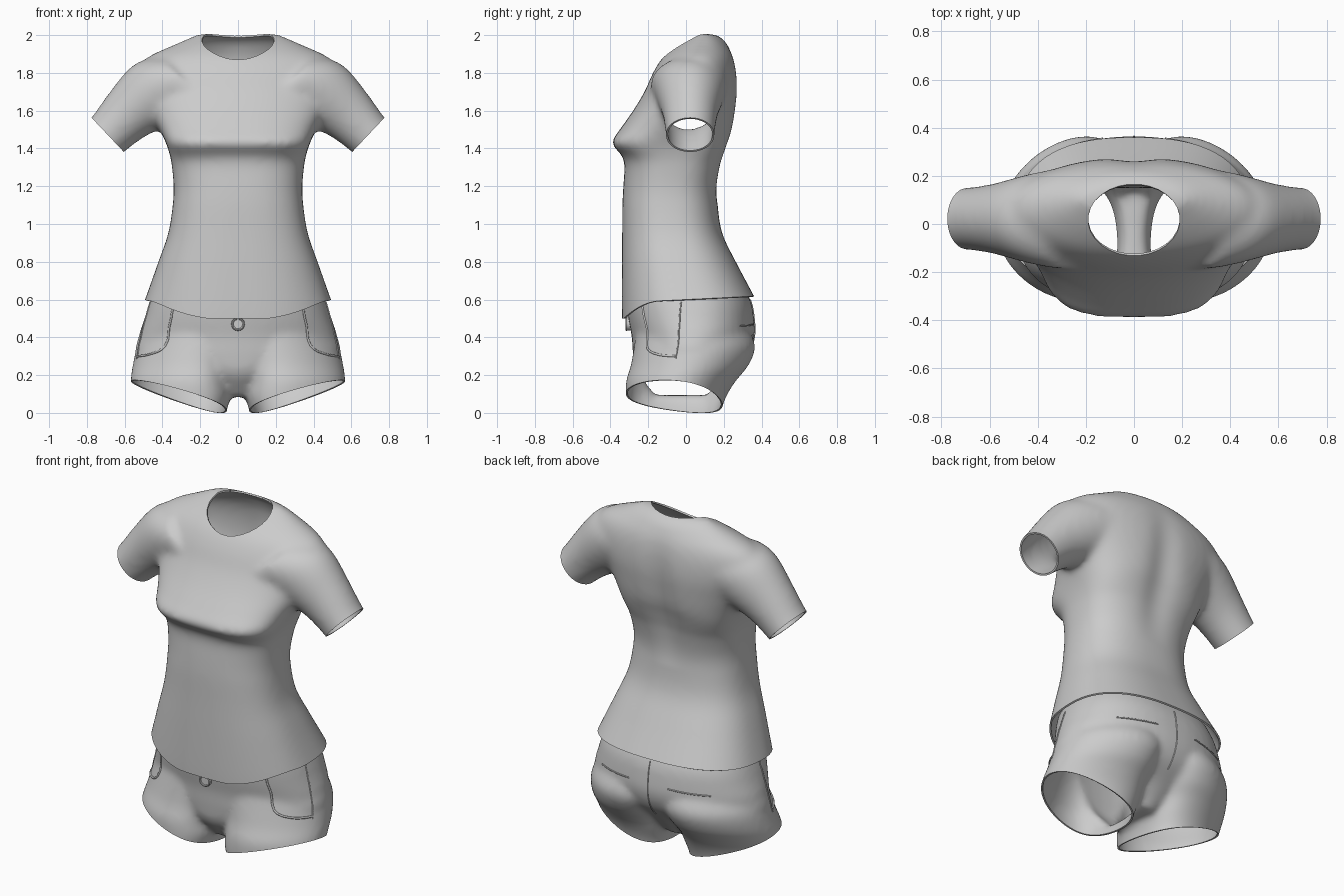
import bpy, bmesh, math
from mathutils import Vector
from mathutils.bvhtree import BVHTree

if "Cube" in bpy.data.objects:
    bpy.data.objects.remove(bpy.data.objects["Cube"])

cloth = bpy.data.materials.new("grey cloth")
cloth.use_nodes = True
GREY = (0.6, 0.6, 0.6, 1)
cloth.diffuse_color = GREY
cloth.node_tree.nodes["Principled BSDF"].inputs["Base Color"].default_value = GREY
SIDES = 48


def add_object(name, data):
    obj = bpy.data.objects.new(name, data)
    bpy.context.collection.objects.link(obj)
    return obj


def bake(obj):
    """Replace an object by its evaluated mesh, same name."""
    name = obj.name
    graph = bpy.context.evaluated_depsgraph_get()
    mesh = bpy.data.meshes.new_from_object(obj.evaluated_get(graph))
    bpy.data.objects.remove(obj)
    result = add_object(name, mesh)
    mesh.materials.clear()
    mesh.materials.append(cloth)
    return result


def smooth(obj, angle=40):
    bpy.ops.object.select_all(action="DESELECT")
    obj.select_set(True)
    bpy.context.view_layer.objects.active = obj
    bpy.ops.object.shade_smooth_by_angle(angle=math.radians(angle))


def refine(rows, steps=4):
    """Pass a smooth spline through rows of measurements."""
    fine = []
    for i in range(len(rows) - 1):
        a, b, c, d = (rows[max(0, min(len(rows) - 1, i + k))] for k in (-1, 0, 1, 2))
        for t in (k / steps for k in range(steps)):
            fine.append([q + t / 2 * (r - p + t * (2 * p - 5 * q + 4 * r - s + t * (3 * (q - r) + s - p)))
                         for p, q, r, s in zip(a, b, c, d)])
    return fine + [rows[-1]]


def flat_ring(z, half, front, back, power, centre=0.0, lean=0.0):
    """Horizontal rounded section; lean moves its front and back sideways."""
    mid, depth = (front + back) / 2, (back - front) / 2
    points = []
    for i in range(SIDES):
        c, s = (f(math.tau * i / SIDES) for f in (math.cos, math.sin))
        x = math.copysign(abs(c) ** (2 / power), c) * half - lean * s * s
        y = math.copysign(abs(s) ** (2 / power), s) * depth
        points.append(Vector((centre + x, mid + y, z)))
    return points


def tube_ring(x, z, radius, depth, side):
    """Section square to the sloping sleeve."""
    points = []
    for i in range(SIDES):
        a = math.tau * i / SIDES
        u = math.cos(a) * radius
        points.append(Vector((side * (x + u * 0.69), 0.022 + math.sin(a) * depth, z + u * 0.73)))
    return points


def loft(bm, rings):
    loops = [[bm.verts.new(p) for p in ring] for ring in rings]
    faces = [bm.faces.new(loops[0]), bm.faces.new(loops[-1])]
    for low, high in zip(loops, loops[1:]):
        for i in range(SIDES):
            j = (i + 1) % SIDES
            faces.append(bm.faces.new((low[i], low[j], high[j], high[i])))
    bmesh.ops.recalc_face_normals(bm, faces=faces)


def fuse(name, bm, rounds):
    """Weld overlapping volumes into one soft skin."""
    mesh = bpy.data.meshes.new(name)
    bm.to_mesh(mesh)
    bm.free()
    obj = add_object(name, mesh)
    remesh = obj.modifiers.new("weld", "REMESH")
    remesh.mode = "VOXEL"
    remesh.voxel_size = 0.016
    soften = obj.modifiers.new("soften", "SMOOTH")
    soften.iterations = rounds
    return bake(obj)


def cut(bm, point, normal, inside=lambda p: True, clear=True):
    """Slice the faces that pass the test, dropping the outer side."""
    faces = [f for f in bm.faces if inside(f.calc_center_median())]
    geom = set(faces)
    for f in faces:
        geom.update(f.edges)
        geom.update(f.verts)
    bmesh.ops.bisect_plane(bm, geom=list(geom), plane_co=point, plane_no=normal, clear_outer=clear)


def finish(obj, bm):
    bm.to_mesh(obj.data)
    bm.free()
    hem = obj.modifiers.new("cloth thickness", "SOLIDIFY")
    hem.thickness = 0.01
    hem.offset = -1
    obj = bake(obj)
    smooth(obj)
    return obj


# Shirt: torso (height, half width, front, back, squareness)
torso = [
    (0.5, 0.53, -0.335, 0.42, 2.5), (0.6, 0.493, -0.34, 0.37, 2.5), (0.8, 0.422, -0.34, 0.264, 2.5),
    (0.95, 0.37, -0.338, 0.192, 2.5), (1.1, 0.346, -0.337, 0.168, 2.5), (1.2, 0.341, -0.332, 0.168, 2.5),
    (1.32, 0.352, -0.325, 0.19, 2.7), (1.37, 0.362, -0.345, 0.205, 3), (1.43, 0.382, -0.393, 0.225, 3.2),
    (1.5, 0.415, -0.35, 0.25, 2.7), (1.6, 0.47, -0.28, 0.268, 2.3), (1.7, 0.525, -0.22, 0.278, 2.1),
    (1.8, 0.545, -0.175, 0.273, 2), (1.88, 0.485, -0.125, 0.255, 2), (1.94, 0.36, -0.06, 0.225, 2),
    (1.98, 0.27, 0.0, 0.195, 2), (2.007, 0.21, 0.05, 0.15, 2)]
sleeve = [(0.26, 1.74, 0.2, 0.215), (0.36, 1.72, 0.203, 0.2), (0.45, 1.678, 0.192, 0.179),
          (0.58, 1.582, 0.151, 0.145), (0.69, 1.472, 0.126, 0.13), (0.77, 1.39, 0.123, 0.13)]
bm = bmesh.new()
loft(bm, [flat_ring(*row) for row in refine(torso)])
for side in (-1, 1):
    loft(bm, [tube_ring(*row, side) for row in refine(sleeve)])
shirt = fuse("shirt", bm, 20)

# Openings of the shirt: hem, cuffs and round neck
bm = bmesh.new()
bm.from_mesh(shirt.data)
cut(bm, (0, 0, 0.6), (0, 0.05, -1))
for side in (-1, 1):
    cut(bm, (side * 0.688, 0, 1.47), (side * 0.73, 0, -0.69),
        lambda p: p.z > 1.2 and p.x * side > 0.45)
NECK_X, NECK_Y, NECK_MID = 0.19, 0.148, 0.017
for i in range(28):
    a = math.tau * i / 28
    c, s = math.cos(a), math.sin(a)
    edge = Vector((c * NECK_X, NECK_MID + s * NECK_Y, 1.9))
    cut(bm, edge, (c / NECK_X, s / NECK_Y, 0),
        lambda p: p.z > 1.78 and (p - edge).xy.length < 0.06, clear=False)
hole = [f for f in bm.faces if f.calc_center_median().z > 1.78 and
        math.hypot(f.calc_center_median().x / NECK_X,
                   (f.calc_center_median().y - NECK_MID) / NECK_Y) < 1]
bmesh.ops.delete(bm, geom=hole, context="FACES")
# Dipping front hem and a shallow spine groove
for v in bm.verts:
    low = max(0, 1 - (v.co.z - 0.6) / 0.35)
    v.co.z -= 0.08 * low * min(1, max(0, (-v.co.y - 0.14) / 0.19)) ** 2
    if v.co.y > 0.05 and 1.1 < v.co.z < 1.95:
        groove = math.sin((v.co.z - 1.1) / 0.85 * math.pi)
        v.co.y -= 0.024 * groove * math.exp(-(v.co.x / 0.09) ** 2)
shirt = finish(shirt, bm)

# Shorts: pelvis and two legs
pelvis = [
    (0.75, 0.4, -0.31, 0.265, 2.4), (0.6, 0.462, -0.315, 0.34, 2.3), (0.5, 0.495, -0.305, 0.36, 2.2),
    (0.4, 0.527, -0.287, 0.362, 2.05), (0.3, 0.525, -0.28, 0.32, 2), (0.2, 0.28, -0.26, 0.22, 2),
    (0.085, 0.1, -0.17, 0.13, 2)]
leg = [
    (0.45, 0.25, -0.26, 0.33, 2, 0.24), (0.35, 0.27, -0.275, 0.367, 2, 0.265),
    (0.25, 0.268, -0.293, 0.33, 2, 0.29), (0.17, 0.264, -0.317, 0.265, 2, 0.305),
    (0.09, 0.264, -0.32, 0.215, 2, 0.302), (0, 0.25, -0.317, 0.185, 2, 0.312),
    (-0.12, 0.25, -0.31, 0.17, 2, 0.312)]
bm = bmesh.new()
loft(bm, [flat_ring(*row) for row in refine(pelvis)])
for side in (-1, 1):
    loft(bm, [flat_ring(*row[:5], side * row[5], side * 0.07) for row in refine(leg)])
shorts = fuse("shorts", bm, 10)
bm = bmesh.new()
bm.from_mesh(shorts.data)
cut(bm, (0, 0, 0.64), (0, -0.1, 1))
for side in (-1, 1):
    cut(bm, (side * 0.06, 0, 0.002), (side * 0.32, -0.14, -1), lambda p: p.x * side > 0)
shorts = finish(shorts, bm)

# Stitched details laid on the shorts
skin = BVHTree.FromObject(shorts, bpy.context.evaluated_depsgraph_get())


def seam(name, corners, width=0.004):
    curve = bpy.data.curves.new(name, "CURVE")
    curve.dimensions = "3D"
    curve.bevel_depth = width
    curve.bevel_resolution = 1
    path = refine(corners, 12)
    line = curve.splines.new("POLY")
    line.points.add(len(path) - 1)
    for knot, p in zip(line.points, path):
        spot, normal = skin.find_nearest(Vector(p))[:2]
        knot.co = (*(spot + normal * 0.001), 1)
    smooth(bake(add_object(name, curve)), 80)


for side, label in ((-1, "right"), (1, "left")):
    seam(label + "_side_seam", [(side * 0.5, -0.03, 0.6), (side * 0.55, -0.05, 0.45),
                                (side * 0.58, -0.07, 0.3)])
    seam(label + "_front_pocket", [(side * x, y, z) for x, y, z in (
        (0.37, -0.28, 0.58), (0.4, -0.27, 0.45), (0.43, -0.25, 0.36),
        (0.5, -0.17, 0.32), (0.57, -0.07, 0.31))], 0.006)
    seam(label + "_back_pocket", [(side * x, y, z) for x, y, z in (
        (0.13, 0.37, 0.47), (0.24, 0.35, 0.465), (0.36, 0.28, 0.46))])
seam("seat_seam", [(0, 0.4, 0.62), (0, 0.38, 0.4), (0, 0.3, 0.25)])

# Waist button with a raised rim
spot = skin.find_nearest(Vector((0, -0.4, 0.47)))[0]
spot.z = 0.47
bpy.ops.mesh.primitive_cylinder_add(vertices=24, radius=0.034, depth=0.024, location=spot,
                                    rotation=(math.pi / 2, 0, 0))
button = bpy.context.object
button.name = "waist_button"
button.data.materials.append(cloth)
smooth(button)
bpy.ops.mesh.primitive_torus_add(major_radius=0.03, minor_radius=0.006, major_segments=24,
                                 minor_segments=8, location=spot - Vector((0, 0.012, 0)),
                                 rotation=(math.pi / 2, 0, 0))
rim = bpy.context.object
rim.name = "button_rim"
rim.data.materials.append(cloth)
smooth(rim)
